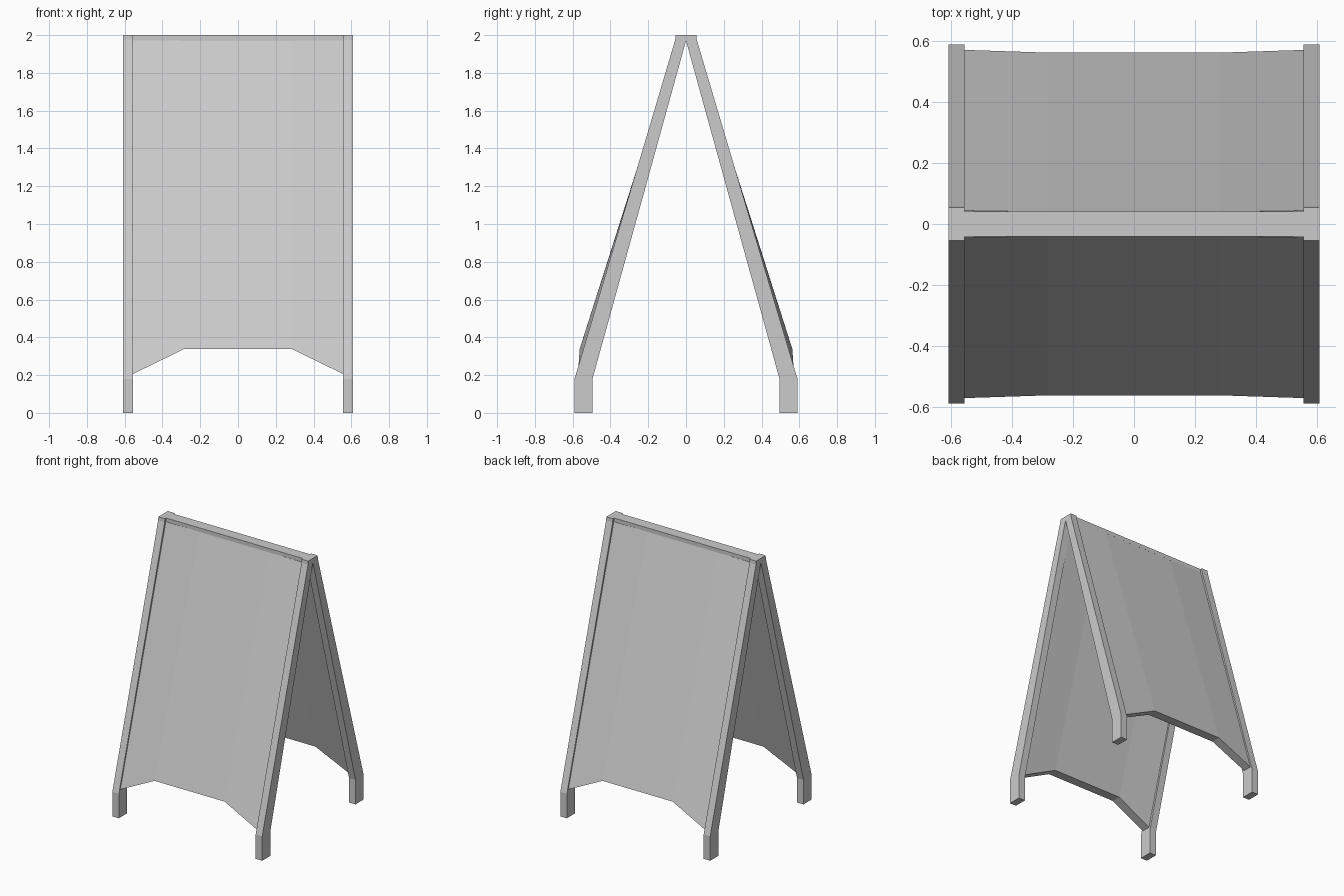
import bpy, bmesh

if "Cube" in bpy.data.objects:
    bpy.data.objects.remove(bpy.data.objects["Cube"])


def make_object(name, verts, faces):
    mesh = bpy.data.meshes.new(name)
    bm = bmesh.new()
    vs = [bm.verts.new(v) for v in verts]
    for f in faces:
        bm.faces.new([vs[i] for i in f])
    bmesh.ops.recalc_face_normals(bm, faces=bm.faces)
    bm.to_mesh(mesh)
    bm.free()
    obj = bpy.data.objects.new(name, mesh)
    bpy.context.collection.objects.link(obj)
    return obj


def loft(name, rings):
    """Skin closed rings of equal length and cap both ends."""
    n = len(rings[0])
    verts = [v for ring in rings for v in ring]
    faces = [list(range(n)), list(range(len(verts) - n, len(verts)))]
    for r in range(len(rings) - 1):
        for i in range(n):
            a, b = r * n + i, r * n + (i + 1) % n
            faces.append([a, b, b + n, a + n])
    return make_object(name, verts, faces)


# Side frames: an upside-down V with upright feet
half = [(0.055, 2.0), (0.057, 1.975), (0.59, 0.18), (0.59, 0.0), (0.495, 0.0), (0.495, 0.18)]
profile = half + [(0.0, 1.97)] + [(-y, z) for y, z in reversed(half)]
for name, x0, x1 in (("left_frame", -0.61, -0.557), ("right_frame", 0.557, 0.61)):
    loft(name, [[(x, y, z) for y, z in profile] for x in (x0, x1)])

# Top bar joining the frames
bar = [(-0.041, 1.97), (0.041, 1.97), (0.041, 2.0), (-0.041, 2.0)]
loft("top_bar", [[(x, y, z) for y, z in bar] for x in (-0.558, 0.558)])

# Boards: gently folded outwards, with a notched lower edge
edge = [(0.044, 1.972), (0.572, 0.205), (0.505, 0.205), (0.005, 1.972)]
middle = [(0.04, 1.972), (0.563, 0.338), (0.495, 0.338), (0.003, 1.972)]
sections = [(-0.558, edge), (-0.285, middle), (0.285, middle), (0.558, edge)]
for name, side in (("front_board", -1), ("back_board", 1)):
    loft(name, [[(x, side * y, z) for y, z in sec] for x, sec in sections])
